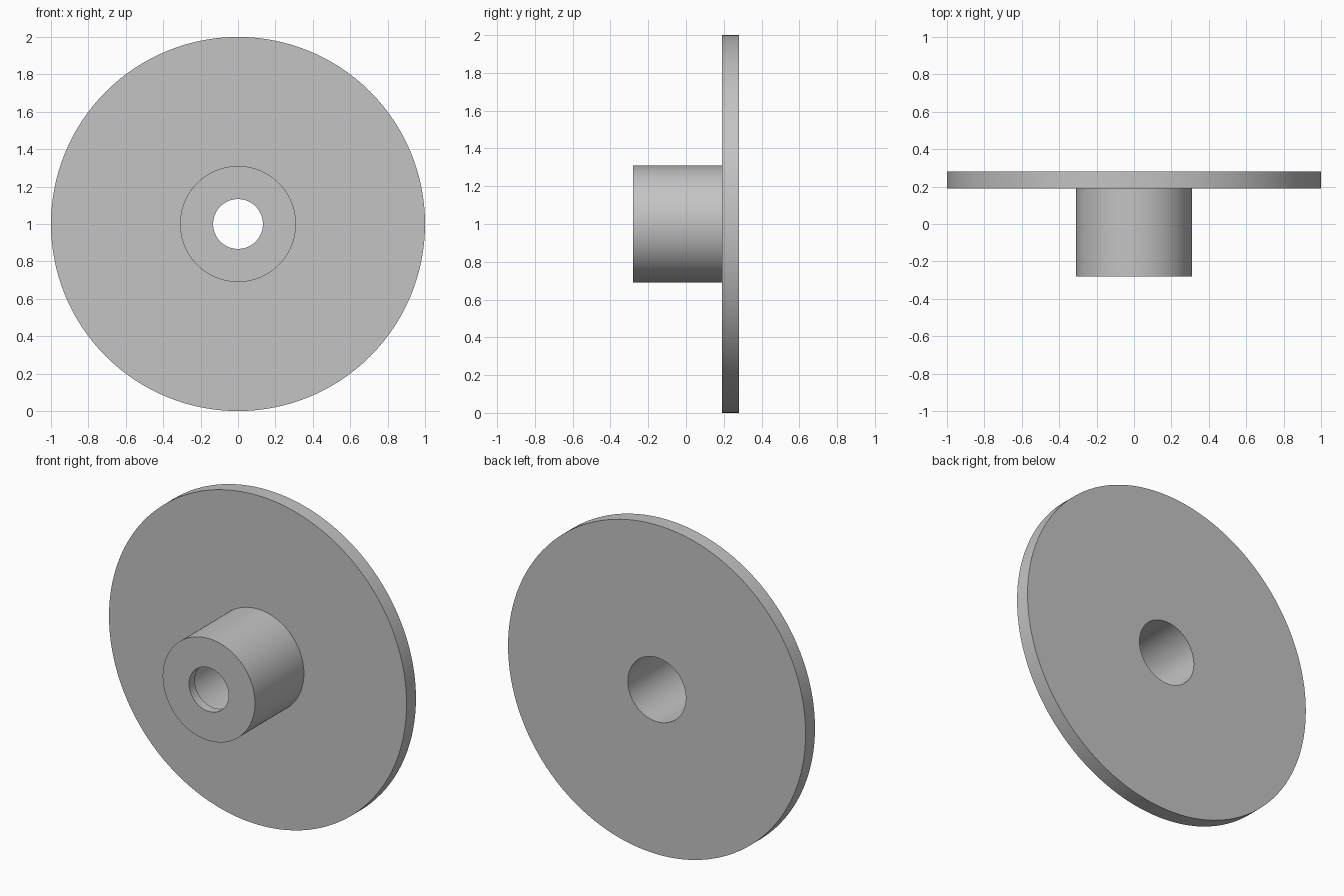
import bpy, bmesh, math
from mathutils import Matrix, Vector

cube = bpy.data.objects.get("Cube")
if cube:
    bpy.data.objects.remove(cube, do_unlink=True)

# Plain grey metal
grey = bpy.data.materials.new("plain grey")
grey.use_nodes = True
colour = (0.55, 0.55, 0.55, 1)
grey.diffuse_color = colour
grey.node_tree.nodes["Principled BSDF"].inputs["Base Color"].default_value = colour

SEGMENTS = 128
FRONT, BACK, PLATE = -0.28, 0.28, 0.19
LIP = FRONT + 0.055
RIM_R, HUB_R, BORE_R, LIP_R = 1.0, 0.31, 0.195, 0.133


def lathe(name, profile):
    """Turn a closed (radius, y) profile about the y axis at z = 1."""
    bm = bmesh.new()
    verts = [bm.verts.new((r, y, 0)) for r, y in profile]
    edges = [bm.edges.new((v, verts[i - 1])) for i, v in enumerate(verts)]
    bmesh.ops.spin(bm, geom=verts + edges, cent=(0, 0, 0), axis=(0, 1, 0),
                   angle=math.tau, steps=SEGMENTS, use_merge=True)
    bmesh.ops.remove_doubles(bm, verts=bm.verts, dist=1e-5)
    bmesh.ops.recalc_face_normals(bm, faces=bm.faces)
    bmesh.ops.transform(bm, matrix=Matrix.Translation(Vector((0, 0, 1))), verts=bm.verts)
    mesh = bpy.data.meshes.new(name)
    bm.to_mesh(mesh)
    bm.free()
    mesh.materials.append(grey)
    obj = bpy.data.objects.new(name, mesh)
    bpy.context.collection.objects.link(obj)
    bpy.ops.object.select_all(action="DESELECT")
    obj.select_set(True)
    bpy.context.view_layer.objects.active = obj
    bpy.ops.object.shade_smooth_by_angle(angle=math.radians(30))
    return obj


# Flat disc and hub in one piece, with a stepped bore
lathe("flanged_hub", [
    (LIP_R, FRONT), (HUB_R, FRONT), (HUB_R, PLATE), (RIM_R, PLATE),
    (RIM_R, BACK), (BORE_R, BACK), (BORE_R, LIP), (LIP_R, LIP),
])
